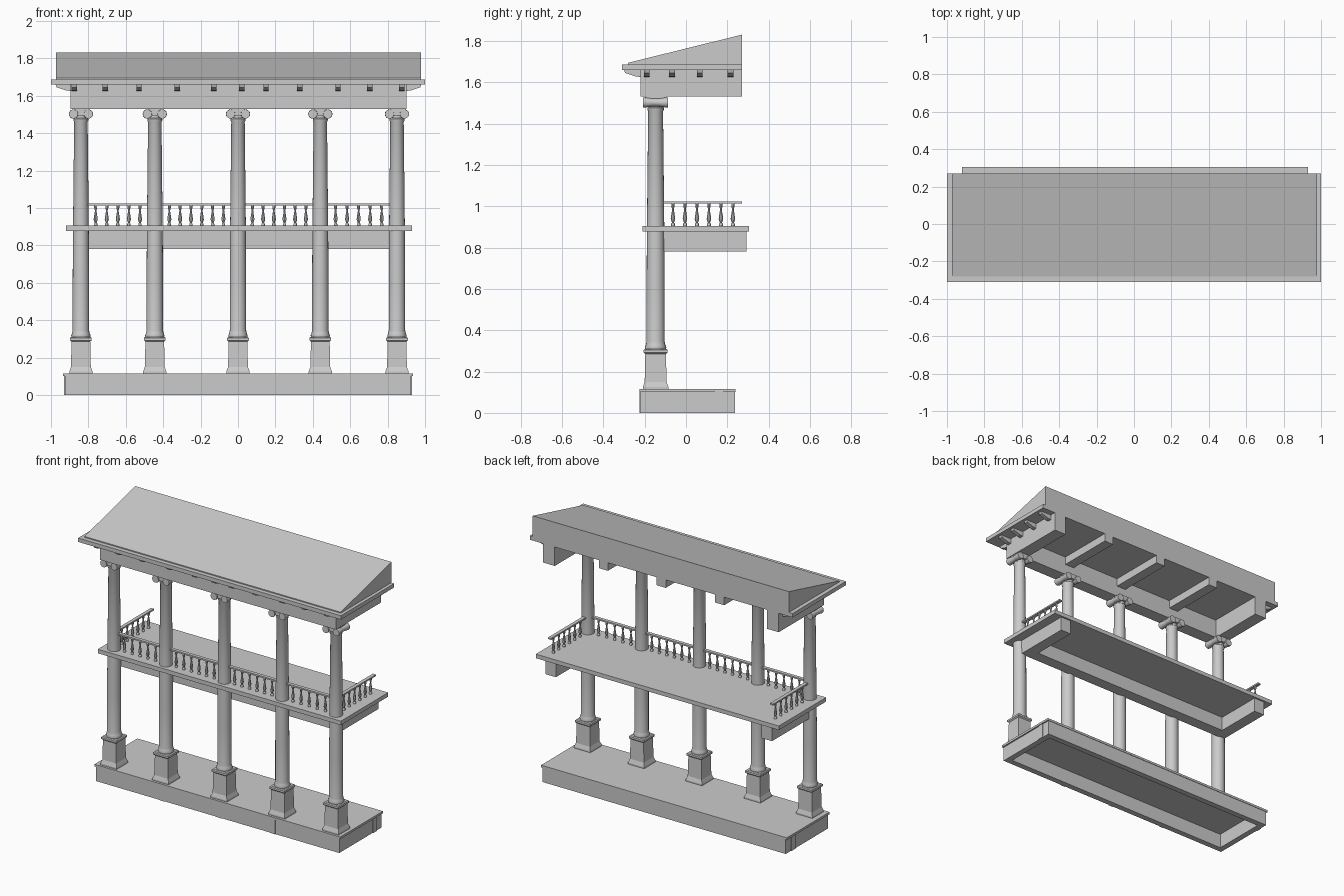
import bpy, bmesh, math
from mathutils import Matrix

cube = bpy.data.objects.get("Cube")
if cube:
    bpy.data.objects.remove(cube, do_unlink=True)

stone = bpy.data.materials.new("grey_stone")
stone.use_nodes = True
GREY = (0.6, 0.6, 0.6, 1)
stone.diffuse_color = GREY
stone.node_tree.nodes["Principled BSDF"].inputs["Base Color"].default_value = GREY

COLUMN_X = (-0.84, -0.445, 0.0, 0.44, 0.85)
COLUMN_Y = -0.147


def finish(name, bm, smooth=False):
    bmesh.ops.recalc_face_normals(bm, faces=bm.faces)
    mesh = bpy.data.meshes.new(name)
    bm.to_mesh(mesh)
    bm.free()
    mesh.materials.append(stone)
    ob = bpy.data.objects.new(name, mesh)
    bpy.context.collection.objects.link(ob)
    if smooth:
        bpy.ops.object.select_all(action='DESELECT')
        bpy.context.view_layer.objects.active = ob
        ob.select_set(True)
        bpy.ops.object.shade_smooth_by_angle(angle=math.radians(40))
    return ob


def add_box(bm, x, y, z):
    """Box given by its (low, high) range on each axis."""
    size = Matrix.Diagonal((x[1] - x[0], y[1] - y[0], z[1] - z[0], 1))
    mid = Matrix.Translation((sum(x) / 2, sum(y) / 2, sum(z) / 2))
    bmesh.ops.create_cube(bm, size=1, matrix=mid @ size)


def box(name, x, y, z):
    bm = bmesh.new()
    add_box(bm, x, y, z)
    return finish(name, bm)


def add_lathe(bm, profile, matrix, sides=20, turn=0.0):
    """Turned solid from (radius, height) pairs around local z."""
    rings = []
    for r, h in profile:
        ring = []
        for i in range(sides):
            a = turn + math.tau * i / sides
            v = matrix @ Matrix.Translation((r * math.cos(a), r * math.sin(a), h))
            ring.append(bm.verts.new(v.translation))
        rings.append(ring)
    for low, high in zip(rings, rings[1:]):
        for i in range(sides):
            j = (i + 1) % sides
            bm.faces.new((low[i], low[j], high[j], high[i]))
    bm.faces.new(rings[0])
    bm.faces.new(rings[-1])


def add_prism(bm, outline, depth, matrix):
    """Extrude an (x, z) outline by depth, centred on local y."""
    ends = [[bm.verts.new(matrix @ Matrix.Translation((a, s * depth / 2, b)).col[3].xyz)
             for a, b in outline] for s in (-1, 1)]
    bm.faces.new(ends[0])
    bm.faces.new(ends[1])
    for i in range(len(outline)):
        j = (i + 1) % len(outline)
        bm.faces.new((ends[0][i], ends[0][j], ends[1][j], ends[1][i]))


def beams(name, x, y, z, t, back):
    """Front and side beams, closed at the rear if back is set."""
    bm = bmesh.new()
    add_box(bm, x, (y[0], y[0] + t), z)
    for side in ((x[0], x[0] + t), (x[1] - t, x[1])):
        add_box(bm, side, (y[0] + t, y[1]), z)
    if back:
        add_box(bm, (x[0] + t, x[1] - t), (y[1] - t, y[1]), z)
    return finish(name, bm)


# Hollow plinth with slab and shallow panel strips
beams("plinth_walls", (-0.925, 0.925), (-0.22, 0.237), (0, 0.1), 0.04, True)
box("plinth_slab", (-0.935, 0.935), (-0.225, 0.24), (0.1, 0.115))
bm = bmesh.new()
for x in (-0.42, 0.01, 0.42):
    add_box(bm, (x - 0.02, x + 0.02), (-0.224, -0.21), (0, 0.1))
for s in (-1, 1):
    xs = sorted((s * 0.91, s * 0.93))
    add_box(bm, xs, (0.14, 0.18), (0, 0.1))
finish("plinth_strips", bm)

# Balcony floor and supporting beams
box("balcony_floor", (-0.92, 0.93), (-0.21, 0.305), (0.877, 0.905))
beams("balcony_beams", (-0.86, 0.865), (-0.115, 0.293), (0.78, 0.877), 0.08, False)

# Entablature, cross beams, cornice and lean-to roof
beams("entablature", (-0.895, 0.9), (-0.22, 0.27), (1.53, 1.66), 0.09, False)
bm = bmesh.new()
for x in COLUMN_X[1:-1]:
    add_box(bm, (x - 0.035, x + 0.035), (-0.13, 0.27), (1.605, 1.66))
finish("ceiling_beams", bm)
box("cornice", (-1, 1), (-0.31, 0.27), (1.66, 1.687))
bm = bmesh.new()
turn = Matrix.Rotation(math.radians(90), 4, 'Z')
add_prism(bm, [(-0.28, 1.687), (0.27, 1.687), (0.27, 1.83), (-0.28, 1.694)], 1.95,
          Matrix.Translation((0.003, 0, 0)) @ turn)
finish("roof", bm)

# Brackets under the cornice
bracket = [(0, 1.66), (0, 1.625), (0.025, 1.628), (0.075, 1.645), (0.08, 1.66)]
bm = bmesh.new()
front_turn = Matrix.Rotation(math.radians(-90), 4, 'Z')
for x in (-0.875, -0.71, -0.53, -0.325, -0.13, 0.02, 0.15, 0.33, 0.535, 0.705, 0.875):
    add_prism(bm, bracket, 0.028, Matrix.Translation((x, -0.22, 0)) @ front_turn)
for y in (-0.19, -0.068, 0.067, 0.215):
    add_prism(bm, bracket, 0.028, Matrix.Translation((0.9, y, 0)))
    add_prism(bm, bracket, 0.028, Matrix.Translation((-0.895, y, 0)) @ turn @ turn)
finish("cornice_brackets", bm)

# Columns: square pedestal, turned shaft, scrolled capital
pedestal = [(0.062, 0.115), (0.062, 0.125), (0.053, 0.15), (0.05, 0.285), (0.058, 0.292),
            (0.058, 0.305), (0.052, 0.31)]
pedestal = [(r * math.sqrt(2), h) for r, h in pedestal]
shaft = [(0.05, 0.31), (0.052, 0.318), (0.047, 0.33), (0.044, 0.345), (0.044, 0.6),
         (0.042, 0.9), (0.036, 1.46), (0.04, 1.468), (0.04, 1.476), (0.036, 1.48), (0.036, 1.51)]
scroll = [(0.024, -0.06), (0.025, -0.05), (0.019, -0.015), (0.019, 0.015),
          (0.025, 0.05), (0.024, 0.06)]
along_y = Matrix.Rotation(math.radians(90), 4, 'X')
for n, x in enumerate(COLUMN_X, 1):
    spot = Matrix.Translation((x, COLUMN_Y, 0))
    bm = bmesh.new()
    add_lathe(bm, pedestal, spot, 4, math.pi / 4)
    finish(f"pedestal_{n}", bm)
    bm = bmesh.new()
    add_lathe(bm, shaft, spot)
    finish(f"column_shaft_{n}", bm, True)
    bm = bmesh.new()
    for s in (-1, 1):
        add_lathe(bm, scroll, spot @ Matrix.Translation((s * 0.04, 0, 1.502)) @ along_y, 14)
    add_box(bm, (x - 0.045, x + 0.045), (COLUMN_Y - 0.052, COLUMN_Y + 0.052), (1.495, 1.53))
    finish(f"column_capital_{n}", bm, True)

# Balustrade with turned balusters on the front and both ends
baluster = [(0.009, 0.905), (0.009, 0.915), (0.005, 0.92), (0.011, 0.938), (0.008, 0.96),
            (0.004, 0.985), (0.008, 1.0), (0.008, 1.015)]
spots = []
for a, b in zip(COLUMN_X, COLUMN_X[1:]):
    count = round((b - a - 0.1) / 0.0615)
    step = (b - a - 0.04) / (count + 1)
    spots += [(a + 0.02 + step * (i + 1), COLUMN_Y) for i in range(count)]
for x in (COLUMN_X[0], COLUMN_X[-1]):
    spots += [(x, -0.063 + 0.058 * i) for i in range(6)]
bm = bmesh.new()
for x, y in spots:
    add_lathe(bm, baluster, Matrix.Translation((x, y, 0)), 8)
finish("balusters", bm, True)
bm = bmesh.new()
add_box(bm, (COLUMN_X[0], COLUMN_X[-1]), (COLUMN_Y - 0.012, COLUMN_Y + 0.012), (1.014, 1.024))
for x in (COLUMN_X[0], COLUMN_X[-1]):
    add_box(bm, (x - 0.012, x + 0.012), (COLUMN_Y, 0.27), (1.014, 1.024))
finish("handrail", bm)
